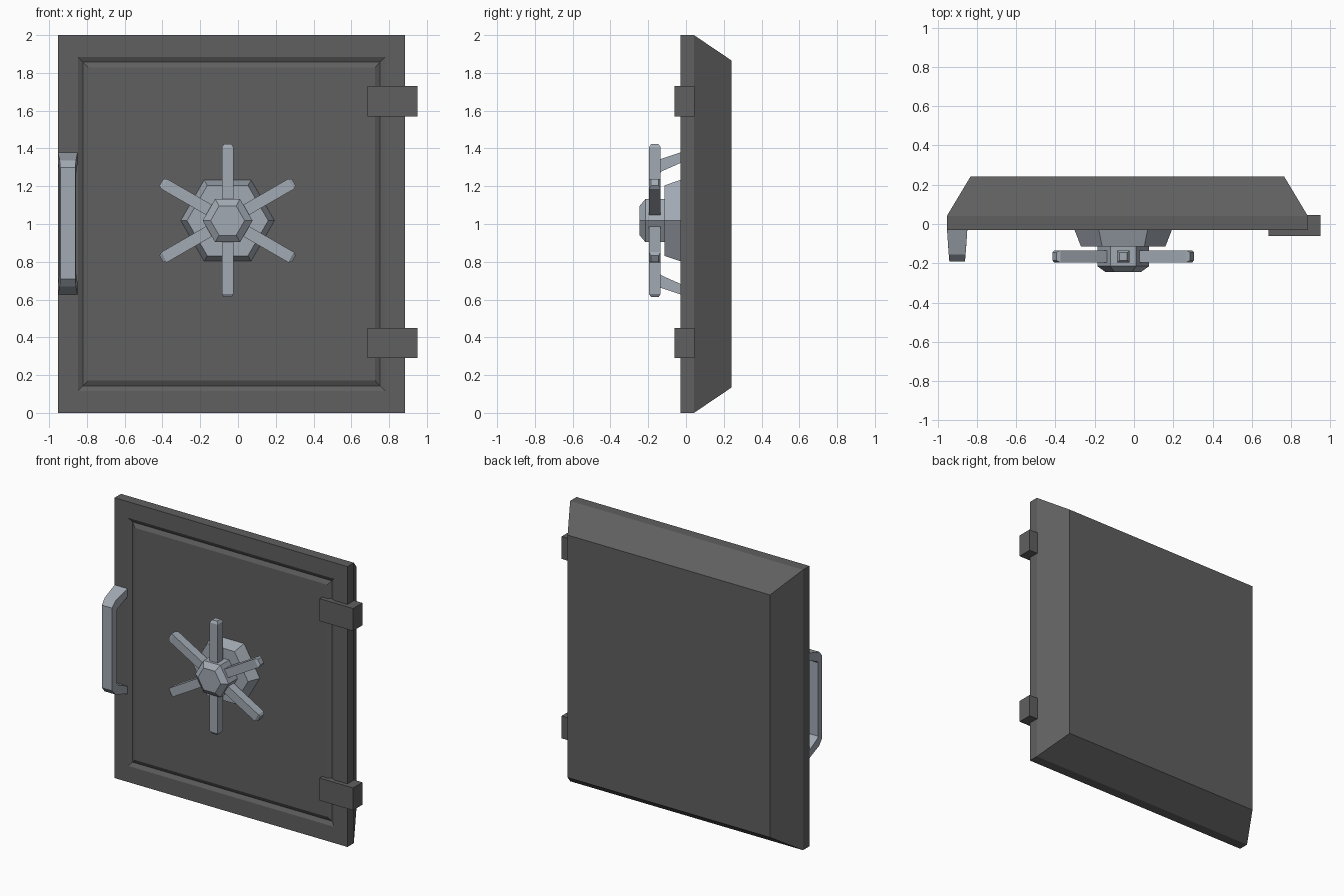
import bpy, bmesh, math
from mathutils import Matrix

if "Cube" in bpy.data.objects:
    bpy.data.objects.remove(bpy.data.objects["Cube"])


def material(name, rgb):
    m = bpy.data.materials.new(name)
    m.diffuse_color = (*rgb, 1)
    m.use_nodes = True
    m.node_tree.nodes["Principled BSDF"].inputs["Base Color"].default_value = m.diffuse_color
    return m


IRON = material("dark_iron", (0.115, 0.115, 0.118))
STEEL = material("pale_steel", (0.36, 0.40, 0.45))


def loft(name, rings, mat, matrix=None):
    """Skin a list of equal-length point rings and cap both ends."""
    bm = bmesh.new()
    loops = [[bm.verts.new(p) for p in r] for r in rings]
    n = len(loops[0])
    for a, b in zip(loops, loops[1:]):
        for i in range(n):
            j = (i + 1) % n
            bm.faces.new((a[i], a[j], b[j], b[i]))
    bm.faces.new(loops[0])
    bm.faces.new(loops[-1])
    bmesh.ops.recalc_face_normals(bm, faces=bm.faces[:])
    me = bpy.data.meshes.new(name)
    bm.to_mesh(me)
    bm.free()
    me.materials.append(mat)
    ob = bpy.data.objects.new(name, me)
    bpy.context.collection.objects.link(ob)
    if matrix:
        ob.matrix_world = matrix
    return ob


def rect(x0, x1, z0, z1, y):
    return [(x0, y, z0), (x1, y, z0), (x1, y, z1), (x0, y, z1)]


def hexagon(r, y):
    return [(r * math.cos(math.radians(60 * i)), y, r * math.sin(math.radians(60 * i)))
            for i in range(6)]


# Door slab: tapered back, flat rim, V-groove framing the front panel
def inset(d, y, dz=None):
    dz = d if dz is None else dz
    return rect(-0.953 + d, 0.885 - d, dz, 2 - dz, y)


loft("door", [inset(0.12, 0.242, 0.135), inset(0, 0.042), inset(0, -0.03),
              inset(0.105, -0.03, 0.115), inset(0.132, -0.015, 0.143),
              inset(0.16, -0.03, 0.172)], IRON)

# Hinges
for label, z in (("upper", 1.65), ("lower", 0.37)):
    loft(label + "_hinge", [rect(0.685, 0.95, z - 0.08, z + 0.08, y)
                            for y in (-0.06, 0.045)], IRON)

# Wheel base and hub
centre = Matrix.Translation((-0.055, 0, 1.018))
loft("wheel_base", [hexagon(0.25, -0.025), hexagon(0.215, -0.115)], STEEL, centre)
loft("wheel_hub", [hexagon(0.132, -0.11), hexagon(0.132, -0.215),
                   hexagon(0.09, -0.245)], STEEL, centre)


# Six spokes with chamfered tips
def square(h, z):
    return [(-h, -0.165 - h, z), (h, -0.165 - h, z), (h, -0.165 + h, z), (-h, -0.165 + h, z)]


for k in range(6):
    turn = Matrix.Rotation(math.radians(60 * k), 4, 'Y')
    loft("wheel_spoke", [square(0.031, 0.05), square(0.031, 0.388), square(0.02, 0.405)],
         STEEL, centre @ turn)

# Pull handle: U-shaped bar, sections (outer y, dz), (inner y, dz), half widths
half = [((-0.025, 0.377), (-0.025, 0.322), 0.052, 0.052),
        ((-0.155, 0.334), (-0.130, 0.275), 0.043, 0.045),
        ((-0.190, 0.295), (-0.140, 0.262), 0.040, 0.044)]
sections = [(o, i, wo, wi, 1) for o, i, wo, wi in half]
sections += [(o, i, wo, wi, -1) for o, i, wo, wi in reversed(half)]
HX, HZ = -0.901, 1.003
loft("pull_handle", [[(HX - wo, o[0], HZ + s * o[1]), (HX + wo, o[0], HZ + s * o[1]),
                      (HX + wi, i[0], HZ + s * i[1]), (HX - wi, i[0], HZ + s * i[1])]
                     for o, i, wo, wi, s in sections], STEEL)
